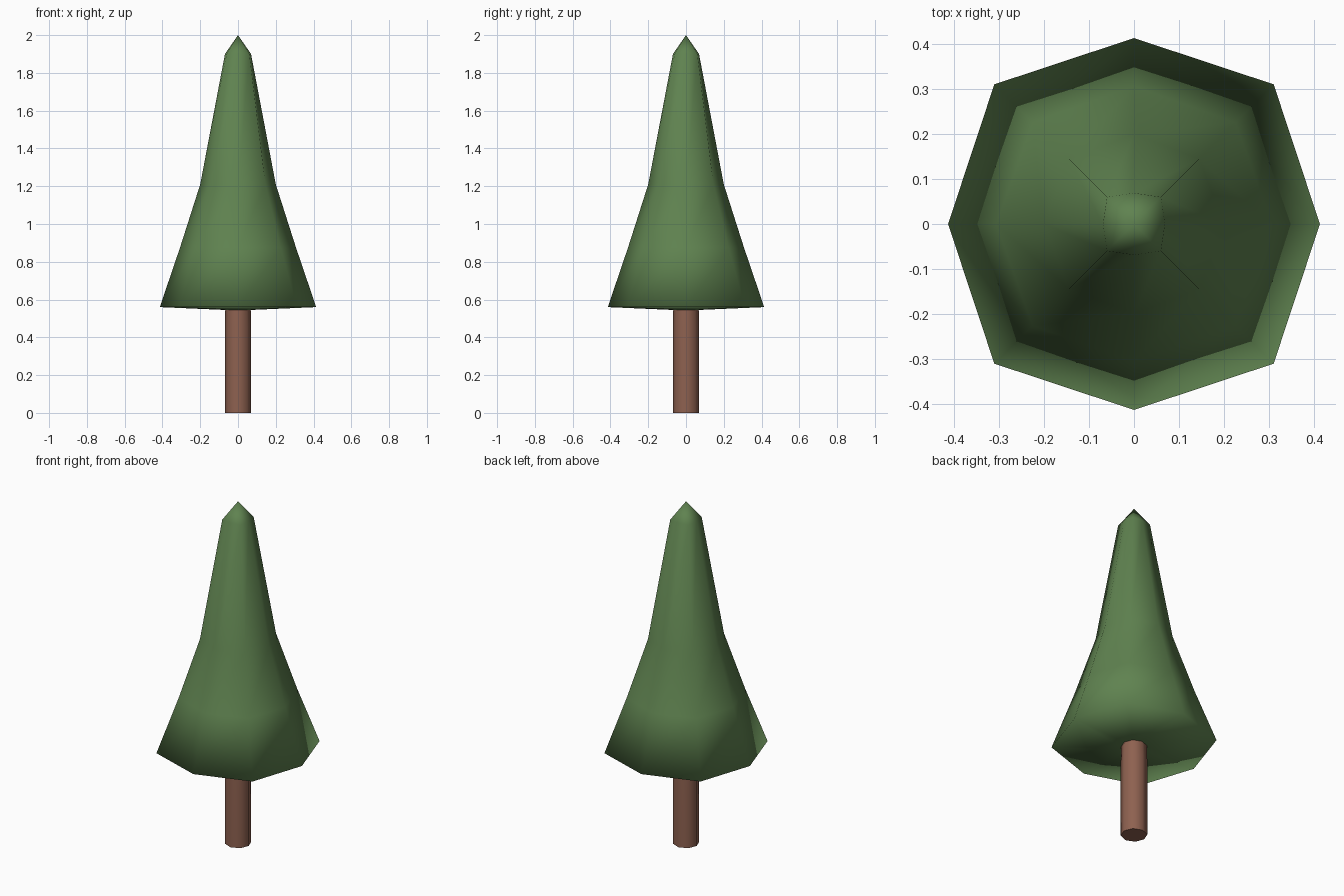
import bpy, bmesh, math

if "Cube" in bpy.data.objects:
    bpy.data.objects.remove(bpy.data.objects["Cube"])


def material(name, rgb):
    m = bpy.data.materials.new(name)
    m.diffuse_color = (*rgb, 1)
    m.use_nodes = True
    m.node_tree.nodes["Principled BSDF"].inputs["Base Color"].default_value = m.diffuse_color
    return m


def ring(bm, z, axis, diag):
    """Eight vertices: distance along the axes, and x = y offset on the diagonals."""
    verts = []
    for i in range(8):
        r = diag * math.sqrt(2) if i % 2 else axis
        a = i * math.pi / 4
        verts.append(bm.verts.new((r * math.cos(a), r * math.sin(a), z)))
    return verts


def loft(name, levels, mat, tip=None):
    """Skin octagonal rings listed from bottom to top; close with a cap or a point."""
    bm = bmesh.new()
    rings = [ring(bm, *lv) for lv in levels]
    bm.faces.new(rings[0])
    for low, high in zip(rings, rings[1:]):
        for i in range(8):
            j = (i + 1) % 8
            bm.faces.new((low[i], low[j], high[j], high[i]))
    top = rings[-1]
    if tip is None:
        bm.faces.new(top)
    else:
        point = bm.verts.new((0, 0, tip))
        for i in range(8):
            bm.faces.new((top[i], top[(i + 1) % 8], point))
    bmesh.ops.recalc_face_normals(bm, faces=bm.faces)
    for f in bm.faces:
        f.smooth = True
    mesh = bpy.data.meshes.new(name)
    bm.to_mesh(mesh)
    bm.free()
    mesh.materials.append(mat)
    obj = bpy.data.objects.new(name, mesh)
    bpy.context.collection.objects.link(obj)
    return obj


green = material("needle_green", (0.115, 0.225, 0.08))
brown = material("bark_brown", (0.27, 0.12, 0.08))

# Foliage: shallow underside, flared skirt, tapering to a blunt pointed tip
loft("foliage", [
    (0.545, 0.07, 0.05),
    (0.56, 0.414, 0.311),
    (0.875, 0.307, 0.226),
    (1.21, 0.20, 0.145),
    (1.90, 0.069, 0.06),
], green, tip=2.0)

# Trunk: octagonal post, very slightly narrower near the foliage
trunk = loft("trunk", [
    (0.0, 0.07, 0.05),
    (0.46, 0.07, 0.05),
    (0.56, 0.067, 0.048),
], brown)
bpy.ops.object.select_all(action='DESELECT')
trunk.select_set(True)
bpy.context.view_layer.objects.active = trunk
bpy.ops.object.shade_smooth_by_angle(angle=math.radians(50))
